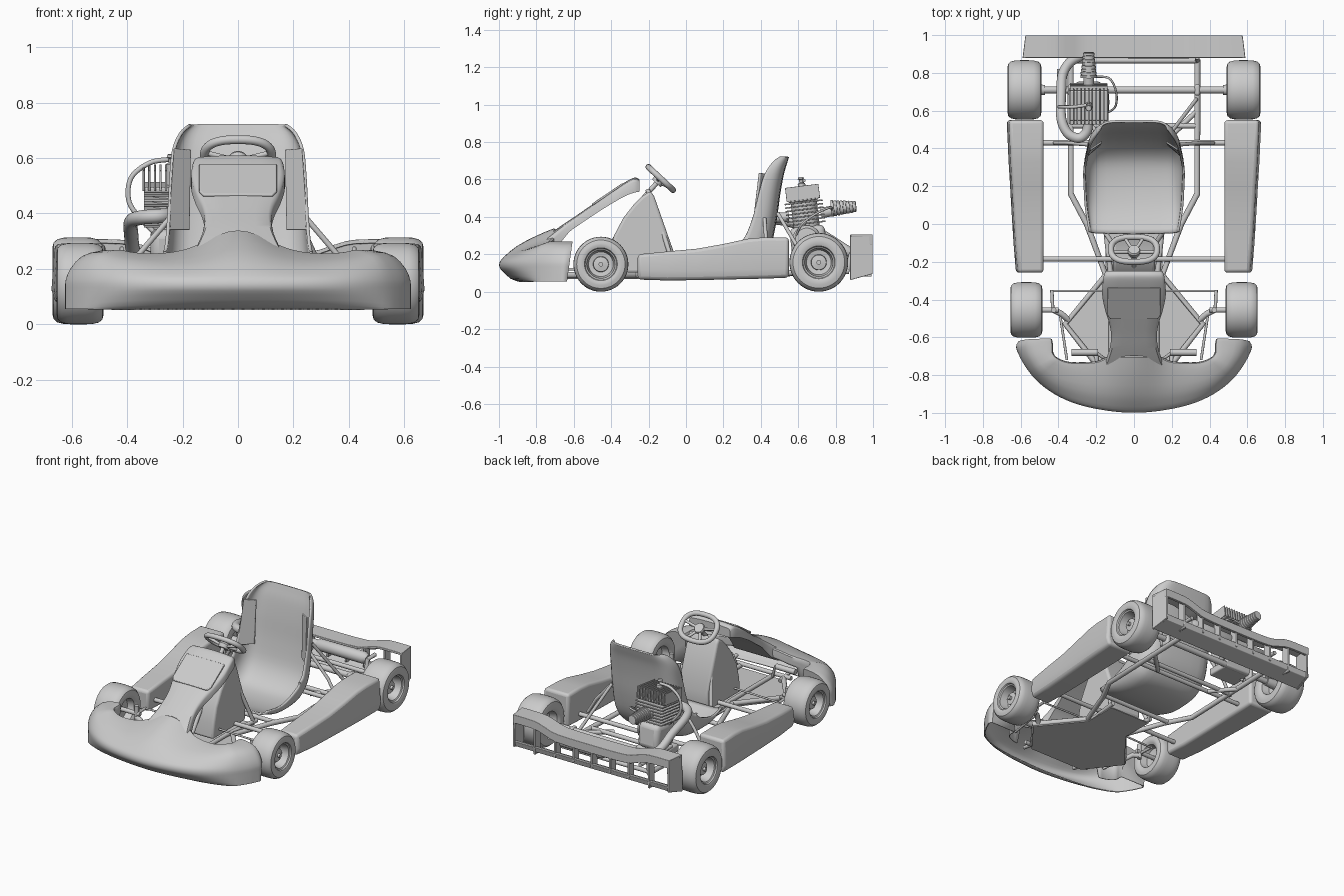
import bpy, bmesh, math
from mathutils import Vector, Matrix

if "Cube" in bpy.data.objects:
    bpy.data.objects.remove(bpy.data.objects["Cube"])

def catmull(pts, n):
    out = []
    for i in range(len(pts) - 1):
        a, b, c, d = (pts[max(0, min(len(pts) - 1, i + k))] for k in (-1, 0, 1, 2))
        for j in range(n):
            t = j / n
            out.append(tuple(.5 * (2*q + (r-p)*t + (2*p-5*q+4*r-s)*t*t + (3*q-p-3*r+s)*t**3)
                             for p, q, r, s in zip(a, b, c, d)))
    return out + [tuple(pts[-1])]

def finish(name, bm, bevel=0, solid=0):
    bmesh.ops.remove_doubles(bm, verts=bm.verts, dist=1e-5)
    bmesh.ops.recalc_face_normals(bm, faces=bm.faces)
    me = bpy.data.meshes.new(name)
    bm.to_mesh(me)
    bm.free()
    ob = bpy.data.objects.new(name, me)
    bpy.context.collection.objects.link(ob)
    if solid:
        m = ob.modifiers.new("solid", 'SOLIDIFY')
        m.thickness, m.offset = solid, 0
    if bevel:
        m = ob.modifiers.new("bevel", 'BEVEL')
        m.width, m.segments, m.limit_method = bevel, 3, 'ANGLE'
    return ob

def loft(name, rings, cyclic=True, caps=True, **kw):
    bm = bmesh.new()
    vs = [[bm.verts.new(p) for p in r] for r in rings]
    n = len(rings[0])
    for a, b in zip(vs, vs[1:]):
        for i in range(n if cyclic else n - 1):
            j = (i + 1) % n
            bm.faces.new((a[i], a[j], b[j], b[i]))
    if caps:
        bm.faces.new(vs[0])
        bm.faces.new(vs[-1])
    return finish(name, bm, **kw)

def prism(name, pts, off, **kw):
    o = Vector(off)
    return loft(name, [pts, [Vector(p) + o for p in pts]], **kw)

def box(name, c, s, bevel=0):
    x, y, z = (v / 2 for v in s)
    ob = prism(name, [(-x, -y, -z), (x, -y, -z), (x, y, -z), (-x, y, -z)], (0, 0, 2*z), bevel=bevel)
    ob.location = c
    return ob

def lathe(name, prof, origin, axis, n=40):
    q, o = Vector(axis).to_track_quat('Z', 'Y'), Vector(origin)
    rings = [[o + q @ Vector((r*math.cos(k*math.tau/n), r*math.sin(k*math.tau/n), h))
              for k in range(n)] for r, h in prof]
    return loft(name, rings, caps=False)

def tube(name, pts, r=.015, curved=False, loop=False):
    cu = bpy.data.curves.new(name, 'CURVE')
    cu.dimensions, cu.bevel_depth, cu.bevel_resolution, cu.use_fill_caps = '3D', r, 6, True
    pts = catmull(pts, 6) if curved else pts
    sp = cu.splines.new('POLY')
    sp.points.add(len(pts) - 1)
    for p, co in zip(sp.points, pts):
        p.co = (*co, 1)
    sp.use_cyclic_u = loop
    tmp = bpy.data.objects.new(name + "_curve", cu)
    me = bpy.data.meshes.new_from_object(tmp)
    bpy.data.objects.remove(tmp)
    ob = bpy.data.objects.new(name, me)
    bpy.context.collection.objects.link(ob)
    return ob

def pair(name, pts, r=.015, curved=False):
    for s, side in ((-1, "left"), (1, "right")):
        tube(f"{name}_{side}", [(s*x, y, z) for x, y, z in pts], r, curved)

# wheels with sunken rims and hubs
for s, side in ((-1, "left"), (1, "right")):
    for end, x, y, R, w in (("front", .57, -.455, .147, .085), ("rear", .58, .71, .157, .09)):
        prof = [(0, -.02), (.065, -.03), (.076, -.85*w), (.088, -.95*w), (.1, -w), (R*.76, -w),
                (R*.88, -.95*w), (R*.955, -.8*w), (R*.99, -.55*w), (R, -.25*w), (R, .25*w), (R*.99, .55*w),
                (R*.955, .8*w), (R*.88, .95*w), (R*.76, w), (.1, w), (.088, .95*w), (.084, .85*w), (.076, .8*w),
                (.066, .15*w), (.042, .1*w), (.04, .5*w), (.012, .55*w), (.012, .72*w), (0, .72*w)]
        lathe(f"{end}_wheel_{side}", prof, (s*x, y, R), (s, 0, 0), 48)

# side pods
for s, side in ((-1, "left"), (1, "right")):
    st = [(-.258, .625, .065, .20), (-.1, .638, .06, .215), (.06, .648, .062, .23), (.2, .656, .065, .255),
          (.33, .664, .068, .283), (.42, .668, .07, .291), (.55, .674, .075, .29)]
    rings = [[(s*.48, y, b), (s*(xo - .015), y, b), (s*xo, y, b + .05), (s*(xo - .012), y, t), (s*.478, y, t)]
             for y, xo, b, t in st]
    loft("side_pod_" + side, rings, bevel=.018)

# front bumper, swept between an outer and an inner outline, swelling up to the panel in the middle
half = [(0, -.995, 0, -.70), (.15, -.983, .13, -.705), (.3, -.95, .20, -.73), (.42, -.897, .33, -.735),
        (.52, -.82, .40, -.715), (.59, -.725, .43, -.685), (.62, -.65, .432, -.64), (.612, -.61, .437, -.61)]
full = [(-a, b, -c, d) for a, b, c, d in half[:0:-1]] + half
rings = []
for ox, oy, ix, iy in catmull(full, 4):
    k = max(0, 1 - (abs(ox) / .54)**5)
    prof = catmull([(.36*k, .055), (.2*k, .062 + .01*k), (.06*k, .09 + .02*k), (0, .133),
                    (.01, .16), (.1, .20 - .019*k), (.32, .244 - .03*k), (.65, .262 - .026*k), (.92, .266 - .02*k),
                    (1, .255 - .012*k), (1, .20)], 2)
    prof += [(1, .055)] if abs(ox) > .4 else [(1, .19)]
    ring = []
    for f, z in prof:
        x, y = ox + (ix - ox)*f, oy + (iy - oy)*f
        if z > .14:
            z += .09*min(f, 1)*math.exp(-(x/.155)**2)
        ring.append((x, y - max(0, y + .68)*(.26 - z)*2, z))
    rings.append(ring)
loft("front_bumper", rings, cyclic=False, solid=.006)

# front panel rising from the bumper
st = catmull([(-.76, .284, .17, .04), (-.72, .315, .150, .055), (-.66, .358, .129, .06), (-.594, .402, .121, .06),
              (-.53, .446, .13, .06), (-.46, .494, .152, .062), (-.38, .549, .168, .068),
              (-.32, .589, .166, .075), (-.275, .610, .16, .08), (-.248, .600, .15, .065)], 4)
rings = []
for y, z, w, d in st:
    g = max(0, min(1, (-.62 - y) / .12))
    rings.append([(f*w, y, z - q*(1 + 1.1*g)) for f, q in ((-1, d), (-1, .024), (-.97, .014), (-.9, .007), (-.5, .002), (0, 0),
                  (.5, .002), (.9, .007), (.97, .014), (1, .024), (1, d))])
loft("front_panel", rings)
prism("panel_number_plate", [(-.125, -.50, .459), (.125, -.50, .459), (.14, -.48, .473), (.14, -.335, .571),
      (-.14, -.335, .571), (-.14, -.48, .473)], (0, -.005, .01), bevel=.004)

# tank below the steering column
prism("fuel_tank", [(-.11, -.42, .10), (-.11, -.41, .20), (-.11, -.385, .30), (-.11, -.335, .395), (-.11, -.28, .465),
      (-.11, -.235, .51), (-.11, -.19, .54), (-.11, -.17, .51), (-.11, -.068, .22), (-.11, -.075, .10)], (.22, 0, 0), bevel=.015)

# steering wheel and column
c, v, nrm = Vector((0, -.135, .605)), Vector((0, .73, -.68)), Vector((0, .68, .73))
ring = []
for k in range(48):
    a = k*math.tau/48
    ca, sa = math.cos(a), math.sin(a)
    ring.append(c + Vector((.122*math.copysign(abs(ca)**.75, ca), 0, 0)) + v*.09*math.copysign(abs(sa)**.8, sa))
tube("steering_wheel_rim", ring, .016, loop=True)
for i, (x, q) in enumerate(((-.115, -.02), (.115, -.02), (-.05, .085), (.05, .085))):
    tube(f"steering_spoke_{i}", [c - nrm*.02, c + Vector((x, 0, 0)) + v*q], .009)
lathe("steering_hub", [(0, -.035), (.03, -.035), (.035, -.01), (.03, 0), (0, 0)], c, nrm, 24)
tube("steering_column", [c - nrm*.02, (0, -.22, .51), (0, -.48, .14)], .013)
pair("column_support", [(.03, -.205, .545), (.08, -.15, .40), (.15, -.05, .09)], .012)

# seat shell
st = catmull([(-.05, .15, .235, .03), (.08, .105, .255, .07), (.23, .09, .262, .13), (.35, .115, .265, .17),
              (.435, .21, .26, .15), (.475, .36, .25, .125), (.498, .52, .242, .11), (.518, .63, .232, .1),
              (.537, .695, .207, .08), (.545, .722, .175, .045)], 4)
rings = []
for i, (y, z, w, h) in enumerate(st):
    a, b = st[max(i - 1, 0)], st[min(i + 1, len(st) - 1)]
    ty, tz = Vector((b[0] - a[0], b[1] - a[1])).normalized()
    ty *= max(-.35, min(1, (.62 - z) / .25))
    hs = [(.0, 0), (.55, .03), (.78, .12), (.92, .35), (.98, .65), (1, 1)]
    sec = [(-f, g) for f, g in hs[:0:-1]] + hs
    rings.append([(f*w, y - tz*h*g, z + ty*h*g) for f, g in catmull(sec, 2)])
loft("seat", rings, cyclic=False, caps=False, solid=.012)
# seat side plates and stays
for s, side in ((-1, "left"), (1, "right")):
    prism("seat_side_plate_" + side, [(s*.17, .44, .63), (s*.232, .40, .635), (s*.252, .365, .34), (s*.175, .43, .34)],
          (0, -.012, 0), bevel=.003)
pair("seat_stay", [(.24, .42, .39), (.36, .43, .25), (.42, .43, .15)], .01)
pair("seat_rear_stay", [(.2, .49, .42), (.33, .66, .13)], .01)

# chassis tubes
pair("main_rail", [(.335, .87, .11), (.335, .16, .09), (.25, 0, .09), (.15, -.27, .09), (.365, -.53, .09), (.2, -.74, .09)], .016)
pair("inner_rail", [(.15, -.02, .09), (.12, -.3, .09), (.12, -.75, .09)], .014)
pair("rear_diagonal", [(.335, .60, .10), (.2, .47, .09)], .014)
for nm, y, w, z in (("front_pod_bar", -.185, .49, .12), ("rear_pod_bar", .43, .49, .12), ("seat_bar", .02, .25, .09),
                    ("mid_bar", .52, .335, .10), ("rear_bar", .865, .335, .12), ("front_bar", -.75, .25, .10)):
    tube(nm, [(-w, y, z), (w, y, z)], .014)
pair("rear_upright", [(.335, .865, .11), (.335, .88, .2), (.335, .96, .2)], .013)
pair("bumper_mount", [(.2, -.70, .09), (.2, -.82, .11)], .012)
prism("floor_pan", [(-.2, -.75, .068), (.2, -.75, .068), (.37, -.53, .068), (.15, -.26, .068), (.15, -.04, .068),
      (-.15, -.04, .068), (-.15, -.26, .068), (-.37, -.53, .068)], (0, 0, .006))

# axle, spindles and tie rods
tube("rear_axle", [(-.58, .71, .157), (.58, .71, .157)], .019)
for s, side in ((-1, "left"), (1, "right")):
    lathe("rear_hub_" + side, [(0, -.09), (.026, -.09), (.03, -.04), (.03, 0)], (s*.56, .71, .157), (s, 0, 0), 24)
    box("axle_bearing_" + side, (s*.335, .71, .145), (.03, .06, .07), .012)
pair("spindle", [(.40, -.455, .147), (.58, -.455, .147)], .014)
pair("king_pin", [(.425, -.455, .10), (.425, -.455, .20)], .014)
pair("spindle_yoke", [(.345, -.51, .09), (.385, -.475, .12), (.425, -.455, .12)], .016)
pair("spindle_arm", [(.43, -.455, .14), (.435, -.35, .14)], .009)
pair("tie_rod", [(.435, -.355, .14), (.02, -.355, .15)], .006)
pair("bumper_brace", [(.39, -.49, .12), (.355, -.72, .12)], .007)
pair("pedal", [(.19, -.68, .19), (.33, -.68, .19)], .018)
pair("pedal_arm", [(.2, -.68, .19), (.16, -.71, .17), (.13, -.72, .09)], .008, True)

# rear bumper: shelf with raised ends, lower rail and posts
xs = [(-.575, .307), (-.42, .305), (-.34, .285), (-.25, .262), (0, .258), (.25, .262), (.34, .285), (.42, .305), (.575, .307)]
rings = []
for x, t in catmull(xs, 3):
    g = 1.025 if abs(x) > .5 else 1
    rings.append([(x*g, .88, t), (x, .998, t), (x, .998, t - .055), (x, .98, t - .055), (x, .975, t - .015), (x*g, .88, t - .015)])
loft("rear_bumper_top", rings, bevel=.003)
prism("rear_bumper_bottom", [(-.575, .995, .13), (-.575, .985, .095), (-.575, .88, .065), (-.575, .88, .08),
      (-.575, .965, .105), (-.575, .975, .13)], (1.15, 0, 0), bevel=.003)
for i, x in enumerate((-.42, -.27, -.135, 0, .135, .27, .42)):
    box(f"rear_bumper_post_{i}", (x, .965, .18), (.014, .055, .2 if abs(x) > .4 else .15), .003)
for s, side in ((-1, "left"), (1, "right")):
    prism("rear_bumper_end_" + side, [(s*.59, .878, .062), (s*.575, .998, .095), (s*.572, .998, .306), (s*.588, .878, .306)],
          (-s*.014, 0, 0), bevel=.003)

# engine: crankcase, cooling fins and head, leaned slightly forward
ex, ey = -.24, .645
eng = [box("crankcase", (ex, ey, .27), (.15, .19, .16), .03),
       lathe("cylinder_barrel", [(0, .33), (.07, .33), (.07, .50), (0, .50)], (ex, ey, 0), (0, 0, 1)),
       box("cylinder_head", (ex, ey, .495), (.2, .16, .02), .006),
       lathe("spark_plug", [(.02, .50), (.02, .58), (.01, .585), (.01, .6), (.017, .605), (.014, .615), (0, .615)],
             (ex, ey, 0), (0, 0, 1), 16)]
for i in range(7):
    eng.append(box(f"cooling_fin_{i}", (ex, ey, .365 + i*.019), (.2, .205, .008), .002))
for i in range(11):
    eng.append(box(f"head_fin_{i}", (ex - .1 + i*.02, ey, .53), (.008, .18, .075), .002))
piv = Vector((ex, ey, .35))
M = Matrix.Translation(piv) @ Matrix.Rotation(math.radians(7), 4, 'X') @ Matrix.Translation(-piv)
for ob in eng:
    ob.matrix_basis = M @ ob.matrix_basis
box("engine_mount", (ex, ey, .165), (.2, .17, .05), .01)
# carburettor with tapered, ribbed air filter
lathe("intake", [(0, 0), (.028, 0), (.028, .07), (.02, .07)], (ex, .72, .42), (0, 1, .2), 20)
prof = [(0, 0)]
for i in range(8):
    r = .044 - i*.002
    prof += [(r, i*.017), (r, i*.017 + .012), (r - .004, i*.017 + .013), (r - .004, i*.017 + .016)]
lathe("air_filter", prof + [(0, .136)], (ex, .775, .445), (0, 1, .08), 24)
lathe("recoil_cover", [(0, 0), (.07, 0), (.075, .015), (.06, .035), (0, .04)], (ex + .07, ey, .28), (1, 0, 0))
# exhaust pipe, muffler under the rear shelf, and hoses
tube("exhaust_pipe", [(-.245, .55, .40), (-.25, .49, .395), (-.29, .455, .39), (-.35, .48, .385), (-.385, .56, .37),
     (-.385, .70, .32), (-.375, .80, .26), (-.32, .87, .215), (-.2, .91, .19), (-.04, .915, .185)], .026, True)
lathe("muffler", [(0, -.03), (.022, -.03), (.038, 0), (.038, .32), (.022, .345), (0, .345)], (-.03, .915, .185), (1, 0, 0), 28)
tube("spark_lead", [(-.25, .63, .595), (-.32, .62, .582), (-.385, .62, .53), (-.395, .62, .45), (-.36, .62, .39), (-.30, .62, .33)], .009, True)
tube("fuel_hose", [(-.2, .78, .44), (-.13, .77, .45), (-.095, .70, .42), (-.1, .62, .36), (-.16, .58, .28)], .006, True)
tube("side_lever", [(-.395, .72, .25), (-.395, .82, .25)], .012)

# smooth shading with sharp edges kept
for ob in bpy.context.scene.objects:
    ob.select_set(True)
    bpy.context.view_layer.objects.active = ob
bpy.ops.object.shade_smooth_by_angle(angle=math.radians(35))
